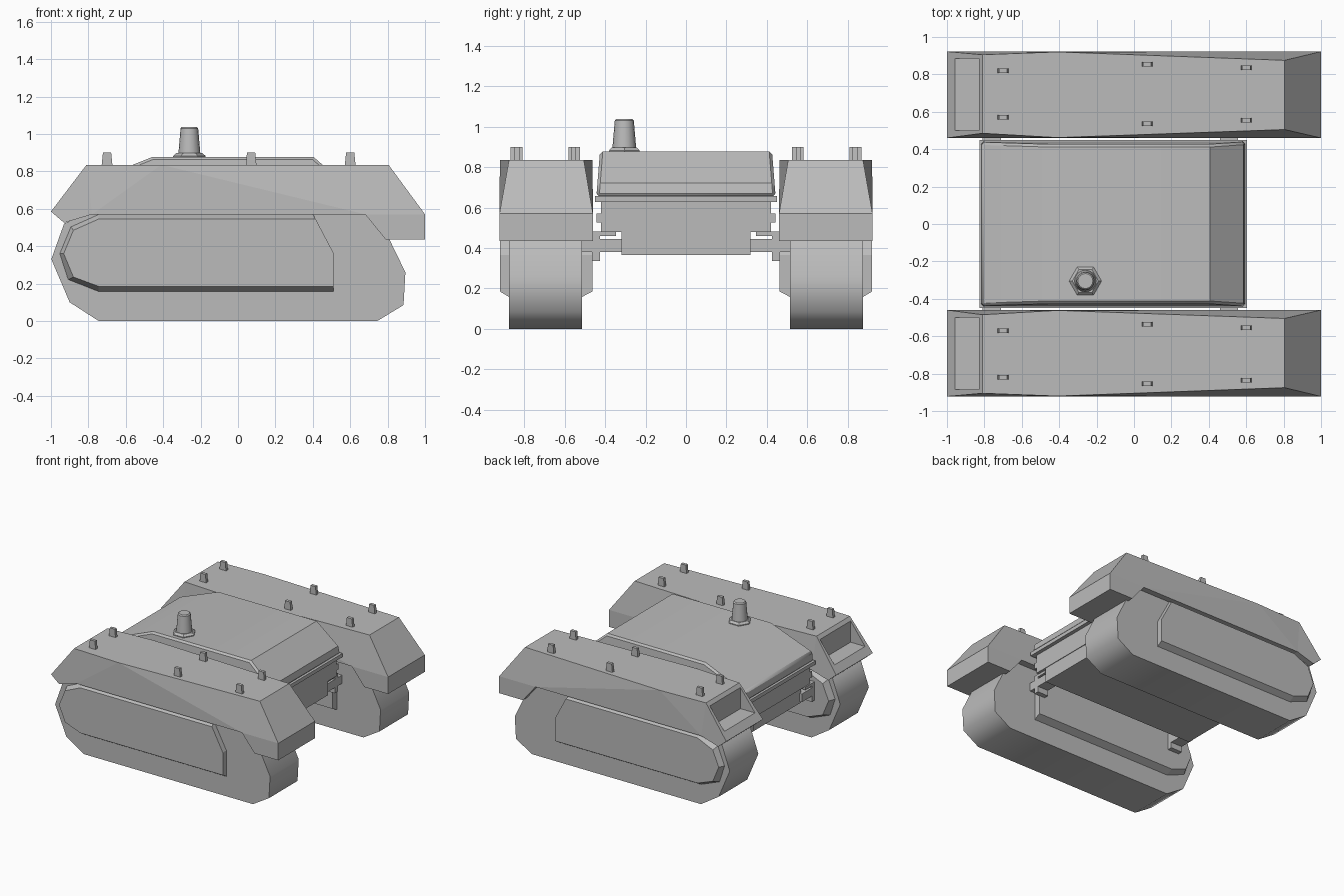
import bpy, bmesh, math

if "Cube" in bpy.data.objects:
    bpy.data.objects.remove(bpy.data.objects["Cube"], do_unlink=True)

GREY = (0.5, 0.5, 0.5, 1)
grey = bpy.data.materials.new("plain_grey")
grey.use_nodes = True
grey.diffuse_color = GREY
grey.node_tree.nodes["Principled BSDF"].inputs["Base Color"].default_value = GREY


def make(name, verts, faces, mirror=False, smooth=None):
    mesh = bpy.data.meshes.new(name)
    mesh.from_pydata(verts, [], faces)
    bm = bmesh.new()
    bm.from_mesh(mesh)
    bmesh.ops.recalc_face_normals(bm, faces=bm.faces)
    bm.to_mesh(mesh)
    bm.free()
    mesh.materials.append(grey)
    ob = bpy.data.objects.new(name, mesh)
    bpy.context.collection.objects.link(ob)
    bpy.ops.object.select_all(action='DESELECT')
    ob.select_set(True)
    bpy.context.view_layer.objects.active = ob
    if smooth:
        bpy.ops.object.shade_smooth_by_angle(angle=math.radians(smooth))
    if mirror:
        mod = ob.modifiers.new("mirror", 'MIRROR')
        mod.use_axis = (False, True, False)
    return ob


def loft(name, rings, **kw):
    """Join rings of equal length and cap both ends."""
    n = len(rings[0])
    verts = [p for ring in rings for p in ring]
    faces = [tuple(range(n)), tuple(range(len(verts) - n, len(verts)))]
    for k in range(len(rings) - 1):
        for i in range(n):
            j = (i + 1) % n
            faces.append((k*n + i, k*n + j, k*n + n + j, k*n + n + i))
    return make(name, verts, faces, **kw)


def side_ring(profile, y):
    return [(x, y, z) for x, z in profile]


def box(name, x, y, z, taper=0, **kw):
    def ring(h, t):
        return [(x[0]+t, y[0], h), (x[1]-t, y[0], h), (x[1]-t, y[1], h), (x[0]+t, y[1], h)]
    return loft(name, [ring(z[0], 0), ring(z[1], taper)], **kw)


# Tracks
track = [(-.745, 0), (.745, 0), (.885, .085), (.895, .26), (.81, .435), (.74, .58),
         (-.8, .58), (-.93, .52), (-.998, .33), (-.9, .1)]
loft("track", [side_ring(track, .515), side_ring(track, .875)], mirror=True, smooth=60)

# Bevelled panels on both sides of each track
base = [(-.745, .155), (-.91, .22), (-.955, .36), (-.895, .505), (-.745, .572),
        (.4, .572), (.51, .365), (.51, .155)]
face = [(-.745, .185), (-.88, .235), (-.932, .36), (-.88, .485), (-.745, .545),
        (.415, .545), (.51, .365), (.51, .185)]
for name, y0, y1 in (("outer_panel", .87, .92), ("inner_panel", .52, .462)):
    loft(name, [side_ring(base, y0), side_ring(face, y1)], mirror=True)

# Fenders, widest along the lower edge and tapering at the top corners
lower = [(-1, .585), (-.93, .525), (-.78, .57), (.68, .57), (.79, .435), (1, .435), (1, .57)]
upper = [(.805, .835, .505, .875), (-.41, .835, .462, .92), (-.81, .835, .485, .905)]
near = [(x, .46, z) for x, z in lower] + [(x, a, z) for x, z, a, b in upper]
far = [(x, .922, z) for x, z in lower] + [(x, b, z) for x, z, a, b in upper]
n = len(near)
sides = [(0, 1, 2, 9), (2, 8, 9), (2, 3, 8), (3, 6, 7, 8), (3, 4, 5, 6)]
faces = sides + [tuple(i + n for i in f) for f in sides]
faces += [(i, (i + 1) % n, (i + 1) % n + n, i + n) for i in range(n)]
fender = make("fender", near + far, faces)

# Recess in the sloping end of each fender
cutter = box("recess_cutter", (-1.2, -.83), (.5, .885), (.64, 1.0))
cutter.hide_render = True
cut = fender.modifiers.new("recess", 'BOOLEAN')
cut.operation = 'DIFFERENCE'
cut.solver = 'EXACT'
cut.object = cutter
bpy.context.view_layer.objects.active = fender
bpy.ops.object.modifier_apply(modifier="recess")
bpy.data.objects.remove(cutter, do_unlink=True)
mir = fender.modifiers.new("mirror", 'MIRROR')
mir.use_axis = (False, True, False)

# Small lugs on the fender tops
for x, ya, yb in ((-.7, .57, .82), (.07, .535, .855), (.6, .555, .835)):
    for y in (ya, yb):
        box("fender_lug", (x - .03, x + .03), (y - .012, y + .012), (.82, .9), .008, mirror=True)

# Hull: narrow keel, wider body, side rib, flange
box("keel", (-.79, .57), (-.32, .32), (.365, .5))
box("hull", (-.8, .575), (-.42, .42), (.48, .64))
box("side_rib", (-.8, .575), (-.442, .442), (.525, .57))
box("flange", (-.825, .605), (-.45, .45), (.628, .657))

# Sloping lid with narrow bevelled edges
lid = [(-.818, .655), (-.815, .735), (-.46, .876), (.405, .876), (.585, .72), (.597, .655)]
rings = [[(x, s * (.443 - .08 * (z - .655)), z) for x, z in lid] for s in (-1, 1)]
lid_ob = loft("lid", rings, smooth=30)
bev = lid_ob.modifiers.new("bevel", 'BEVEL')
bev.width = .014
bev.segments = 1
bev.limit_method = 'ANGLE'
bev.angle_limit = math.radians(60)

# Mounts joining hull and tracks
for x in ((-.81, -.71), (.46, .555)):
    box("axle", x, (.3, .53), (.38, .445), mirror=True)
    box("mount_plate", x, (.425, .464), (.335, .48), mirror=True)
    box("mount_cap", x, (.345, .464), (.46, .482), mirror=True)


# Antenna on a hexagonal base
def disc(r, z, n):
    return [(-.26 + r * math.cos(i * math.tau / n), -.305 + r * math.sin(i * math.tau / n), z)
            for i in range(n)]


loft("antenna_base", [disc(.087, .865, 6), disc(.087, .882, 6), disc(.07, .897, 6)])
loft("antenna", [disc(.06, .88, 16), disc(.047, 1.03, 16), disc(.04, 1.038, 16)], smooth=35)
